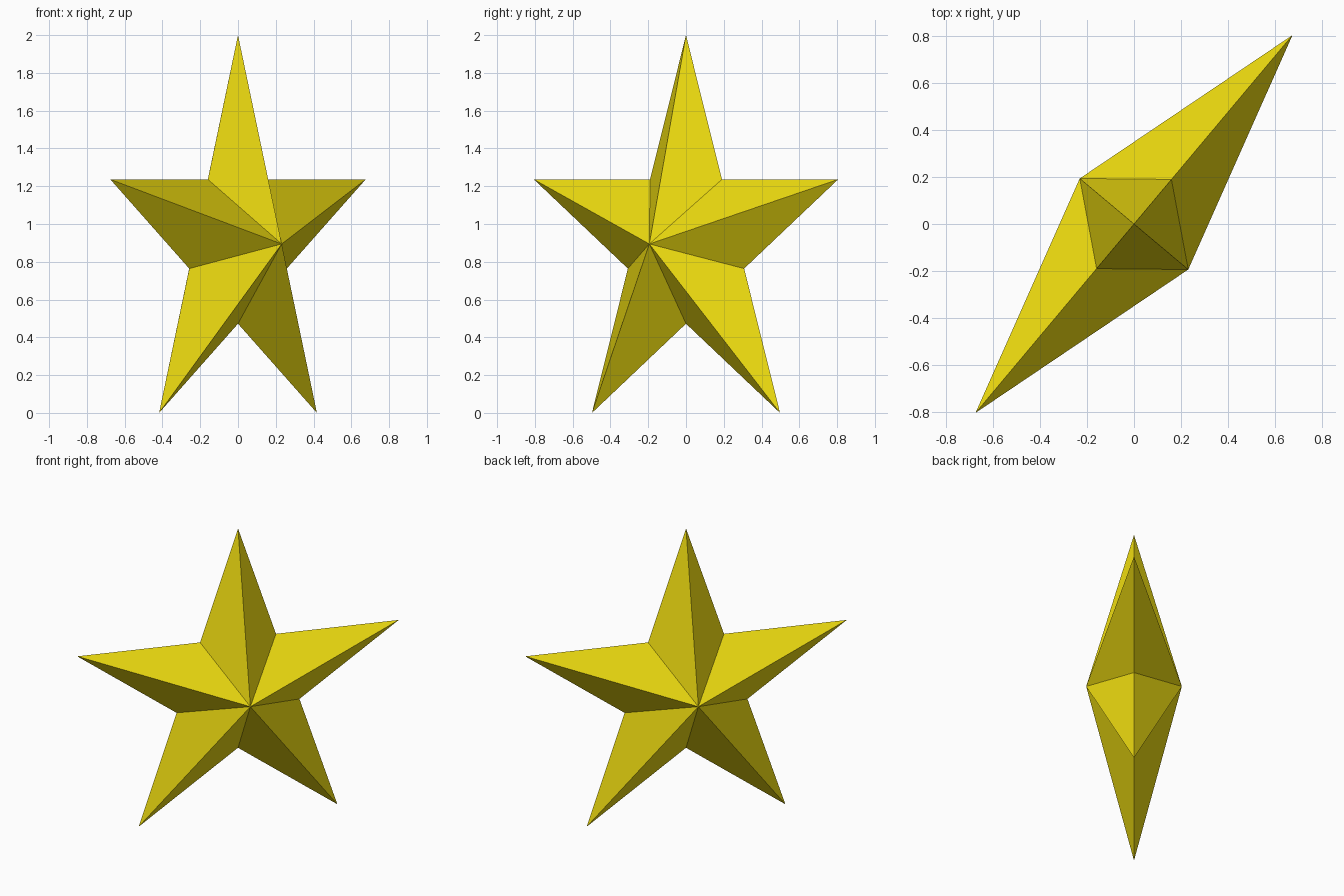
import bpy, bmesh
from math import sin, cos, pi, radians

if "Cube" in bpy.data.objects:
    bpy.data.objects.remove(bpy.data.objects["Cube"])

# Regular five-pointed star, height 2
R = 2 / (1 + cos(radians(36)))
r = R * 0.382
cz = 2 - R
depth = 0.302
turn = radians(50)

bm = bmesh.new()

# Outline: alternating tips and notches in the x-z plane
ring = []
for i in range(10):
    a, rad = i * pi / 5, (r if i % 2 else R)
    h = rad * sin(a)
    ring.append(bm.verts.new((h * cos(turn), h * sin(turn), cz + rad * cos(a))))

# Front and back apexes with facets fanned to the outline
for s in (1, -1):
    apex = bm.verts.new((s * depth * sin(turn), -s * depth * cos(turn), cz))
    for i in range(10):
        bm.faces.new((apex, ring[i], ring[(i + 1) % 10]))
bmesh.ops.recalc_face_normals(bm, faces=bm.faces)

mesh = bpy.data.meshes.new("star")
bm.to_mesh(mesh)
bm.free()
star = bpy.data.objects.new("star", mesh)
bpy.context.collection.objects.link(star)

# Yellow
mat = bpy.data.materials.new("yellow")
mat.diffuse_color = (0.85, 0.71, 0.005, 1)
mat.use_nodes = True
mat.node_tree.nodes["Principled BSDF"].inputs["Base Color"].default_value = mat.diffuse_color
mesh.materials.append(mat)
